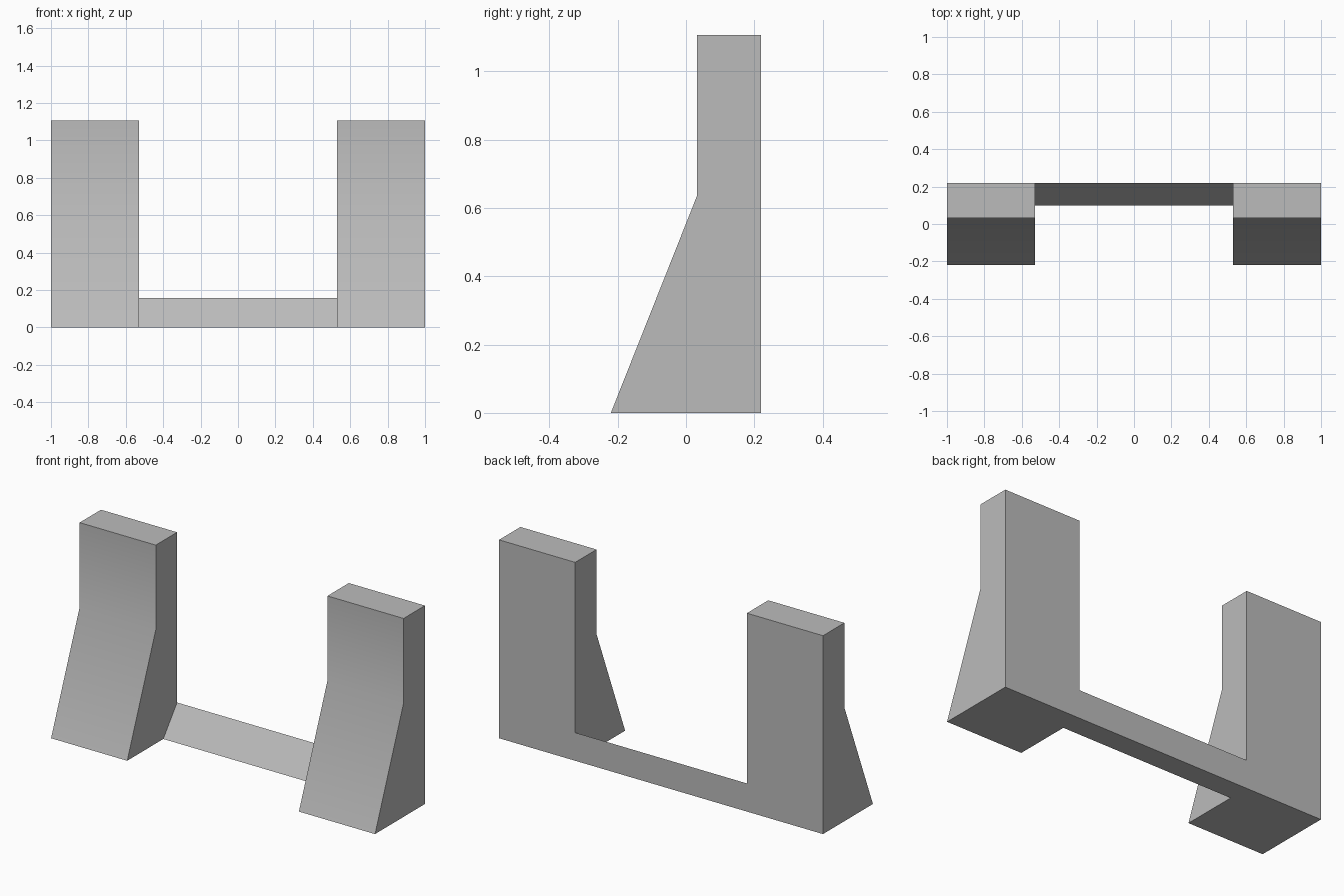
import bpy
import bmesh
from math import radians
from mathutils import Vector

cube = bpy.data.objects.get("Cube")
if cube:
    bpy.data.objects.remove(cube, do_unlink=True)

# Single plain grey
grey = bpy.data.materials.new("plain grey")
grey.use_nodes = True
colour = (0.5, 0.5, 0.5, 1)
grey.diffuse_color = colour
grey.node_tree.nodes["Principled BSDF"].inputs["Base Color"].default_value = colour


def extrude_profile(name, profile, x0, x1):
    """Sweep a (y, z) side profile along x from x0 to x1."""
    mesh = bpy.data.meshes.new(name)
    bm = bmesh.new()
    face = bm.faces.new([bm.verts.new((x0, y, z)) for y, z in profile])
    swept = bmesh.ops.extrude_face_region(bm, geom=[face])
    moved = [v for v in swept["geom"] if isinstance(v, bmesh.types.BMVert)]
    bmesh.ops.translate(bm, vec=Vector((x1 - x0, 0, 0)), verts=moved)
    bmesh.ops.recalc_face_normals(bm, faces=bm.faces)
    bm.to_mesh(mesh)
    bm.free()
    mesh.materials.append(grey)
    obj = bpy.data.objects.new(name, mesh)
    bpy.context.collection.objects.link(obj)
    bpy.ops.object.select_all(action="DESELECT")
    obj.select_set(True)
    bpy.context.view_layer.objects.active = obj
    bpy.ops.object.shade_smooth_by_angle(angle=radians(30))
    return obj


BACK, INNER, OUTER = 0.22, 0.53, 1.0

# Two upright posts with a sloping foot at the front
post = [(-0.22, 0), (BACK, 0), (BACK, 1.107), (0.032, 1.107), (0.032, 0.635)]
extrude_profile("left_post", post, INNER, OUTER)
extrude_profile("right_post", post, -OUTER, -INNER)

# Wedge-shaped bar joining the posts along the back
wedge = [(0.098, 0), (BACK, 0), (BACK, 0.157)]
extrude_profile("connecting_wedge", wedge, -INNER, INNER)
